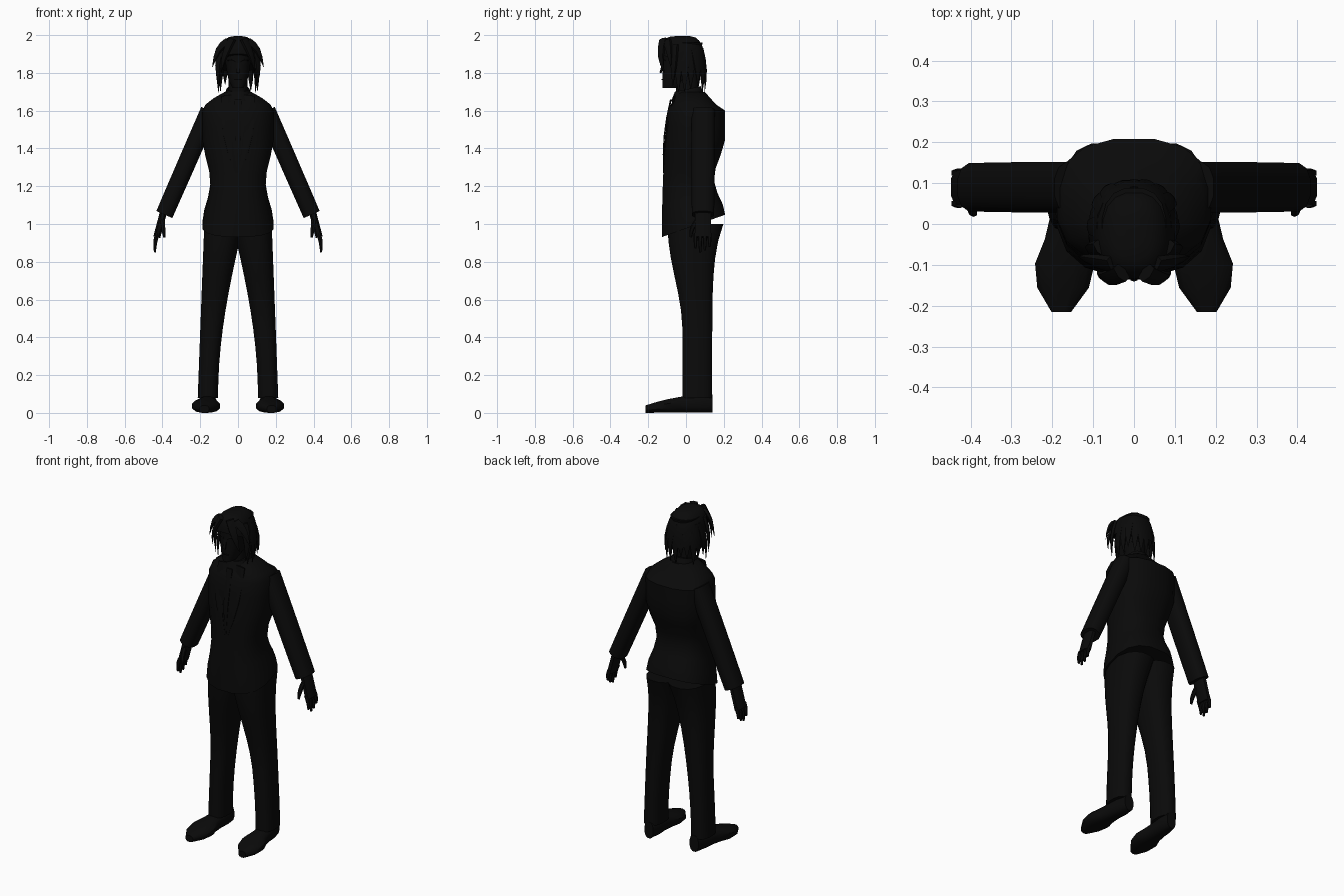
import bpy, math, random
from math import sin, cos, pi
from mathutils import Vector

default_cube = bpy.data.objects.get("Cube")
if default_cube:
    bpy.data.objects.remove(default_cube)
random.seed(4)

black = bpy.data.materials.new("soft black")
black.use_nodes = True
black.diffuse_color = (.003, .003, .003, 1)
shader = black.node_tree.nodes["Principled BSDF"]
shader.inputs["Base Color"].default_value = black.diffuse_color


def mix(start, end, t):
    return start + (end - start) * t


def steps(count):
    """Evenly spaced values from zero to one."""
    return [i / count for i in range(count + 1)]


def oval(sides, power=.8):
    """Unit superellipse points."""
    for i in range(sides):
        angle = math.tau * (i + .5) / sides
        u, v = cos(angle), sin(angle)
        yield math.copysign(abs(u) ** power, u), math.copysign(abs(v) ** power, v)


def skin(name, rings, mirror=False):
    """Join equal rings of points into a capped, smooth surface."""
    sides = len(rings[0])
    last = (len(rings) - 1) * sides
    faces = [tuple(reversed(range(sides))), tuple(range(last, last + sides))]
    for base in range(0, last, sides):
        for i in range(sides):
            j = (i + 1) % sides
            faces.append((base + i, base + j, base + sides + j, base + sides + i))
    mesh = bpy.data.meshes.new(name)
    mesh.from_pydata([point for ring in rings for point in ring], [], faces)
    mesh.materials.append(black)
    part = bpy.data.objects.new(name, mesh)
    bpy.context.collection.objects.link(part)
    bpy.ops.object.select_all(action="DESELECT")
    part.select_set(True)
    bpy.context.view_layer.objects.active = part
    bpy.ops.object.mode_set(mode="EDIT")
    bpy.ops.mesh.select_all(action="SELECT")
    bpy.ops.mesh.normals_make_consistent(inside=False)
    bpy.ops.object.mode_set(mode="OBJECT")
    bpy.ops.object.shade_smooth_by_angle(angle=math.radians(40))
    if mirror:
        part.modifiers.new("mirror", "MIRROR").use_mirror_merge = False


def level(inner, outer, front, back, z, rise=0, sides=16):
    """Horizontal ring; rise lifts its back edge."""
    return [(mix(inner, outer, (u + 1) / 2), mix(front, back, (v + 1) / 2),
             z + rise * (v + 1) / 2) for u, v in oval(sides)]


def tube(name, start, end, width, depth, tip=1, bend=(0, 0, 0),
         side=(1, 0, 0), sides=8, mirror=False):
    """Bowed, tapering limb; width runs along the side direction."""
    start, end, bend, side = map(Vector, (start, end, bend, side))
    along = (end - start).normalized()
    side = (side - along * side.dot(along)).normalized()
    across = along.cross(side)
    rings = []
    for t in steps(4):
        middle = start.lerp(end, t) + bend * sin(pi * t)
        scale = mix(1, tip, t * t)
        rings.append([middle + (side * u * width + across * v * depth) * scale
                      for u, v in oval(sides)])
    skin(name, rings, mirror)


# Jacket: pinched waist, hem raised and flared at the back, sloping shoulders
rings = []
for t in steps(8):
    wave = cos(min(t * 2.5, 2) * pi)
    half = .17 + .022 * wave
    rings.append(level(-half, half, mix(-.13, -.1, t * t), .18 + .03 * wave,
                       mix(.93, 1.6, t), .12 * (1 - t) ** 2))
for t in steps(3)[1:]:
    half = .07 + .12 * cos(t * pi / 2)
    rings.append(level(-half, half, mix(-.1, -.045, t), mix(.19, .1, t), mix(1.6, 1.7, t)))
skin("jacket", rings)

# Neck and shirt collar
skin("neck", [level(-.05, .05, -.055, .065, z) for z in (1.6, 1.8)])
skin("collar", [level(-half, half, -half, half + .02, z, .03)
                for half, z in ((.08, 1.65), (.06, 1.7))])

# Tie and lapels lying on the chest
tube("tie", (0, -.08, 1.66), (0, -.12, 1.27), .02, .005, .2, (0, -.015, 0))
tube("lapel", (.06, -.06, 1.68), (.01, -.12, 1.27), .03, .006, .2,
     (.02, -.015, 0), mirror=True)

# Sleeves
tube("sleeve", (.15, .09, 1.6), (.39, .09, 1.05), .05, .064, .95, sides=12, mirror=True)

# Hands
tube("palm", (.39, .09, 1.08), (.43, .09, .93), .02, .045, mirror=True)
for i, tip in enumerate((.87, .85, .86, .88)):
    y = .05 + i * .025
    tube(f"finger_{i + 1}", (.425, y, .95), (.44, y, tip), .012, .011, .5,
         (.005, 0, 0), sides=6, mirror=True)
tube("thumb", (.4, .06, 1.02), (.39, .025, .93), .013, .014, .5,
     (0, -.01, 0), sides=6, mirror=True)

# Trousers: straight outside, inner line curving out from the crotch
skin("trouser_leg", [level(-.03 + .135 * sin(t * pi / 2), mix(.18, .214, t),
                           -.06 - .04 * cos(min(t * 1.6, 1) * pi),
                           .14 + .06 * (1 - t) ** 6, mix(1, .08, t))
                     for t in steps(10)], mirror=True)

# Shoes: narrow heel, broad turned-out toe
rings = []
half_widths = (.03, .045, .045, .055, .075, .065, .025)
for t, half in zip(steps(6), half_widths):
    height = (.1 - .06 * t * t) / 2
    rings.append([(mix(.152, .178, t) + half * u, mix(.14, -.215, t), height * (1 + v))
                  for u, v in oval(12)])
skin("shoe", rings, mirror=True)

# Head and face: narrow chin widening to the skull
rings = []
for t in steps(6):
    half = .03 + .05 * t ** .5
    rings.append(level(-half, half, -.125, mix(-.03, .09, t ** .5), mix(1.72, 1.96, t)))
skin("head", rings)
tube("nose", (0, -.12, 1.85), (0, -.135, 1.8), .01, .006, sides=6)
tube("brow", (.012, -.122, 1.86), (.055, -.11, 1.865), .005, .005, .4,
     (0, 0, .006), (0, 0, 1), 6, True)
tube("mouth", (-.02, -.124, 1.765), (.02, -.124, 1.765), .003, .003, 1,
     (0, -.004, 0), (0, 0, 1), 6)

# Hair cap: high at the brow, low at the nape
rings = []
for t in steps(7):
    lift, reach = sin(t * 1.5), cos(t * 1.5)
    half = .103 * reach ** .6
    z = mix(1.9, 1.995, lift)
    rings.append(level(-half, half, -.138 * reach ** .35, .11 * reach ** .6,
                       z, -.1 * (1 - lift)))
skin("hair_cap", rings)

# Parted fringe
for name, start, end, bend in (
        ("fringe_front", (.03, -.12, 1.98), (.09, -.115, 1.8), (.01, -.015, 0)),
        ("fringe_side", (.05, -.1, 1.97), (.136, -.08, 1.83), (.01, 0, .02)),
        ("fringe_ear", (.08, -.06, 1.95), (.1, -.07, 1.73), (.015, 0, 0))):
    tube(name, start, end, .025, .013, .05, bend, (.5, .6, .3), 6, True)

# Hanging locks around the sides and back
for i, t in enumerate(steps(12)):
    angle = mix(-.4, pi + .4, t)
    outward = Vector((cos(angle), sin(angle), 0))
    start = outward * .08 + Vector((0, 0, 1.93))
    end = outward * random.uniform(.095, .115) + Vector((0, 0, random.uniform(1.69, 1.75)))
    tube(f"lock_{i + 1}", start, end, .027, .012, .05, outward * .012,
         (-outward.y, outward.x, 0), 6)
